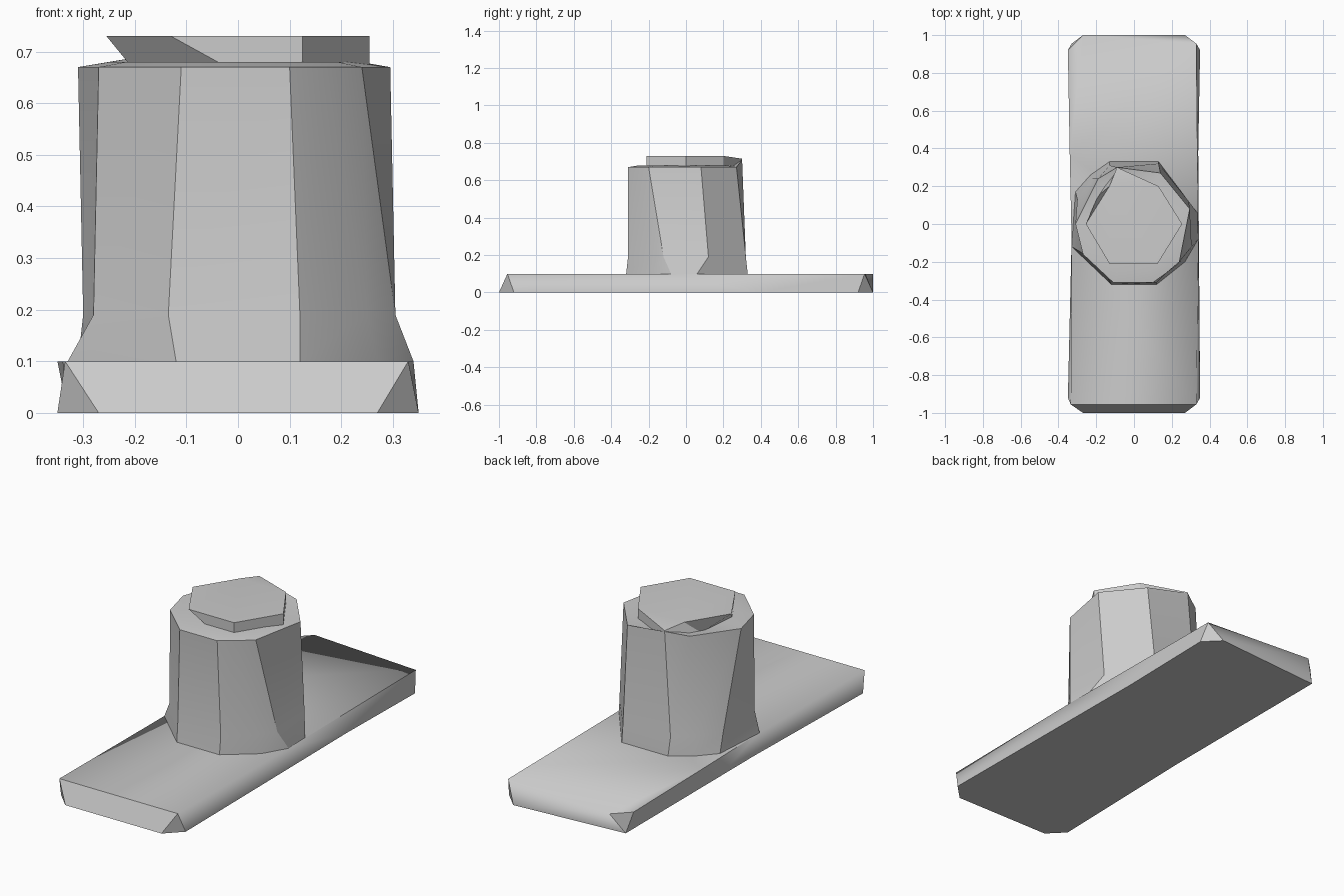
import bpy
import bmesh
import math

if "Cube" in bpy.data.objects:
    bpy.data.objects.remove(bpy.data.objects["Cube"], do_unlink=True)

# One plain colour for the whole model
grey = bpy.data.materials.new("light_grey")
grey.use_nodes = True
grey.diffuse_color = (0.6, 0.6, 0.6, 1)
grey.node_tree.nodes["Principled BSDF"].inputs["Base Color"].default_value = grey.diffuse_color


def finish(name, bm):
    """Turn a bmesh into a shaded object with the grey material."""
    bmesh.ops.recalc_face_normals(bm, faces=bm.faces)
    mesh = bpy.data.meshes.new(name)
    bm.to_mesh(mesh)
    bm.free()
    mesh.materials.append(grey)
    obj = bpy.data.objects.new(name, mesh)
    bpy.context.collection.objects.link(obj)
    bpy.ops.object.select_all(action="DESELECT")
    obj.select_set(True)
    bpy.context.view_layer.objects.active = obj
    bpy.ops.object.shade_smooth_by_angle(angle=math.radians(30))
    return obj


def loft(name, rings):
    """Join rings of (x, y) points, each at a height, and close both ends."""
    bm = bmesh.new()
    loops = []
    for height, points in rings:
        # A point may carry a third value that lifts it above its ring
        loops.append([
            bm.verts.new((p[0], p[1], height + (p[2] if len(p) > 2 else 0)))
            for p in points
        ])
    count = len(loops[0])
    for lower, upper in zip(loops, loops[1:]):
        for i in range(count):
            j = (i + 1) % count
            bm.faces.new((lower[i], lower[j], upper[j], upper[i]))
    bm.faces.new(loops[0][::-1])
    bm.faces.new(loops[-1])
    bmesh.ops.triangulate(
        bm, faces=[f for f in bm.faces if len(f.verts) > 4])
    return finish(name, bm)


# Long plate with unevenly clipped corners and slightly pinched flanks
plate_bottom = [
    (0.35, -0.92), (0.34, 0.38), (0.35, 0.92), (0.27, 1), (-0.33, 0.955),
    (-0.33, 0.955), (-0.33, 0.2), (-0.33, -0.07), (-0.35, -0.92),
    (-0.27, -1), (0.27, -1),
]
plate_top = [
    (0.33, -0.955), (0.34, -0.08), (0.33, 0.955), (0.33, 0.955), (-0.27, 1),
    (-0.35, 0.92), (-0.34, 0.36), (-0.33, -0.1), (-0.335, -0.955),
    (-0.335, -0.955), (0.33, -0.955),
]
plate = loft("base_plate", [(0, plate_bottom), (0.1, plate_top)])
bm = bmesh.new()
bm.from_mesh(plate.data)
bmesh.ops.remove_doubles(bm, verts=bm.verts, dist=0.001)
bmesh.ops.recalc_face_normals(bm, faces=bm.faces)
bm.to_mesh(plate.data)
bm.free()

# Faceted post with a flared foot and a slightly twisted, shallow sloping rim
foot = [
    (0.34, -0.08), (0.335, 0.06), (0.13, 0.33), (-0.13, 0.33), (-0.23, 0.26),
    (-0.31, 0.17), (-0.33, -0.12), (-0.12, -0.32), (0.12, -0.32), (0.27, -0.2),
]
waist = [
    (0.305, -0.12), (0.29, 0.12), (0.13, 0.32), (-0.13, 0.31), (-0.22, 0.24),
    (-0.3, 0.13), (-0.28, -0.15), (-0.135, -0.29), (0.12, -0.31), (0.25, -0.2),
]
rim = [
    (0.24, -0.2), (0.295, 0.08), (0.14, 0.27), (-0.09, 0.3, 0.04),
    (-0.19, 0.24, 0.02), (-0.31, 0), (-0.27, -0.16), (-0.11, -0.31),
    (0.1, -0.31), (0.17, -0.26),
]
inner_rim = [(p[0] * 0.8, p[1] * 0.8) for p in rim]
loft("post", [(0.09, foot), (0.1, foot), (0.19, waist), (0.67, rim),
              (0.68, inner_rim)])

# Six-sided cap whose back corner slopes down into the rim
cap_bottom = [
    (0.255, 0), (0.13, 0.2), (-0.09, 0.3), (-0.19, 0.15),
    (-0.21, -0.07), (-0.03, -0.21), (0.125, -0.21),
]
cap_top = [
    (0.255, 0), (0.13, 0.2), (-0.09, 0.3, -0.015), (-0.13, 0.2),
    (-0.255, 0), (-0.13, -0.21), (0.125, -0.21),
]
loft("cap", [(0.675, cap_bottom), (0.73, cap_top)])
